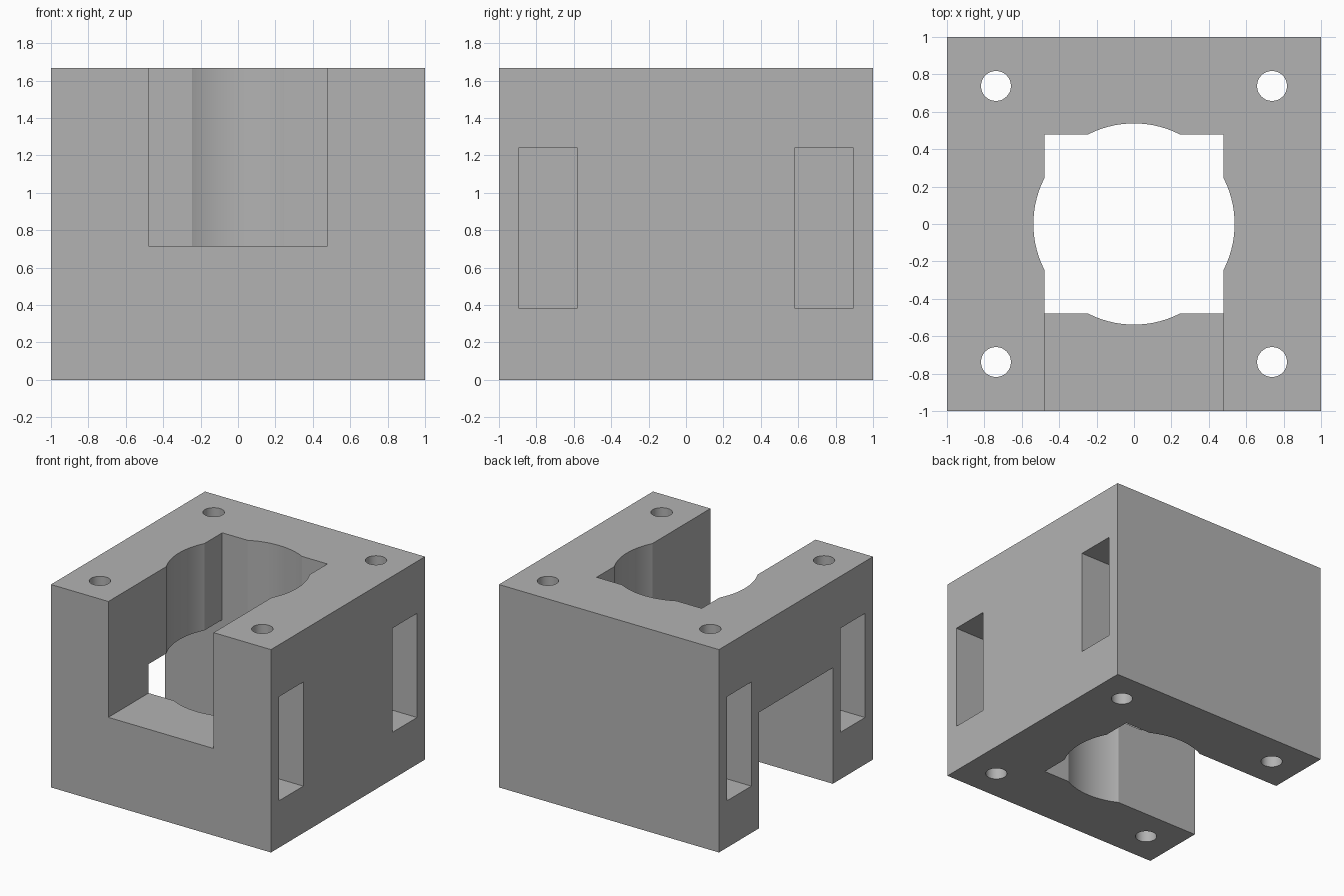
import bpy
import math

cube = bpy.data.objects.get("Cube")
if cube:
    bpy.data.objects.remove(cube, do_unlink=True)

HEIGHT = 1.667
OPEN = 0.478      # half width of the shaft and the slots
SHAFT_R = 0.538   # round widening of the shaft
BOLT = 0.738      # bolt hole offset from the centre

grey = bpy.data.materials.new("light_grey")
grey.use_nodes = True
grey.diffuse_color = (0.45, 0.45, 0.45, 1)
grey.node_tree.nodes["Principled BSDF"].inputs["Base Color"].default_value = grey.diffuse_color


def box(name, low, high):
    centre = [(a + b) / 2 for a, b in zip(low, high)]
    bpy.ops.mesh.primitive_cube_add(size=1, location=centre)
    ob = bpy.context.object
    ob.name = name
    ob.scale = [b - a for a, b in zip(low, high)]
    bpy.ops.object.transform_apply(location=True, rotation=False, scale=True)
    ob.data.materials.append(grey)
    return ob


def drill(name, x, y, radius, sides):
    bpy.ops.mesh.primitive_cylinder_add(vertices=sides, radius=radius, depth=3,
                                        location=(x, y, HEIGHT / 2))
    ob = bpy.context.object
    ob.name = name
    ob.data.materials.append(grey)
    return ob


def cut(target, cutter):
    cutter.hide_render = True
    mod = target.modifiers.new(cutter.name, "BOOLEAN")
    mod.operation = "DIFFERENCE"
    mod.solver = "EXACT"
    mod.object = cutter
    bpy.context.view_layer.objects.active = target
    bpy.ops.object.modifier_apply(modifier=mod.name)
    bpy.data.objects.remove(cutter, do_unlink=True)


# Solid block
block = box("housing_block", (-1, -1, 0), (1, 1, HEIGHT))

# Upper slot opens to the front, lower slot to the -x side; they cross in the square shaft
cut(block, box("front_slot", (-OPEN, -1.2, 0.715), (OPEN, OPEN, 2)))
cut(block, box("side_slot", (-1.2, -OPEN, -0.3), (OPEN, OPEN, 0.953)))

# Round shaft through the middle
cut(block, drill("round_shaft", 0, 0, SHAFT_R, 96))

# Corner bolt holes with nut pockets reached from both sides
for sx in (-1, 1):
    for sy in (-1, 1):
        cut(block, drill("bolt_hole", sx * BOLT, sy * BOLT, 0.08, 48))
        xs = sorted((sx * 0.58, sx * 1.2))
        ys = sorted((sy * 0.58, sy * 0.896))
        cut(block, box("nut_pocket", (xs[0], ys[0], 0.385), (xs[1], ys[1], 1.24)))

# Smooth round walls, sharp edges elsewhere
bpy.ops.object.select_all(action="DESELECT")
block.select_set(True)
bpy.context.view_layer.objects.active = block
bpy.ops.object.shade_smooth_by_angle(angle=math.radians(20))
